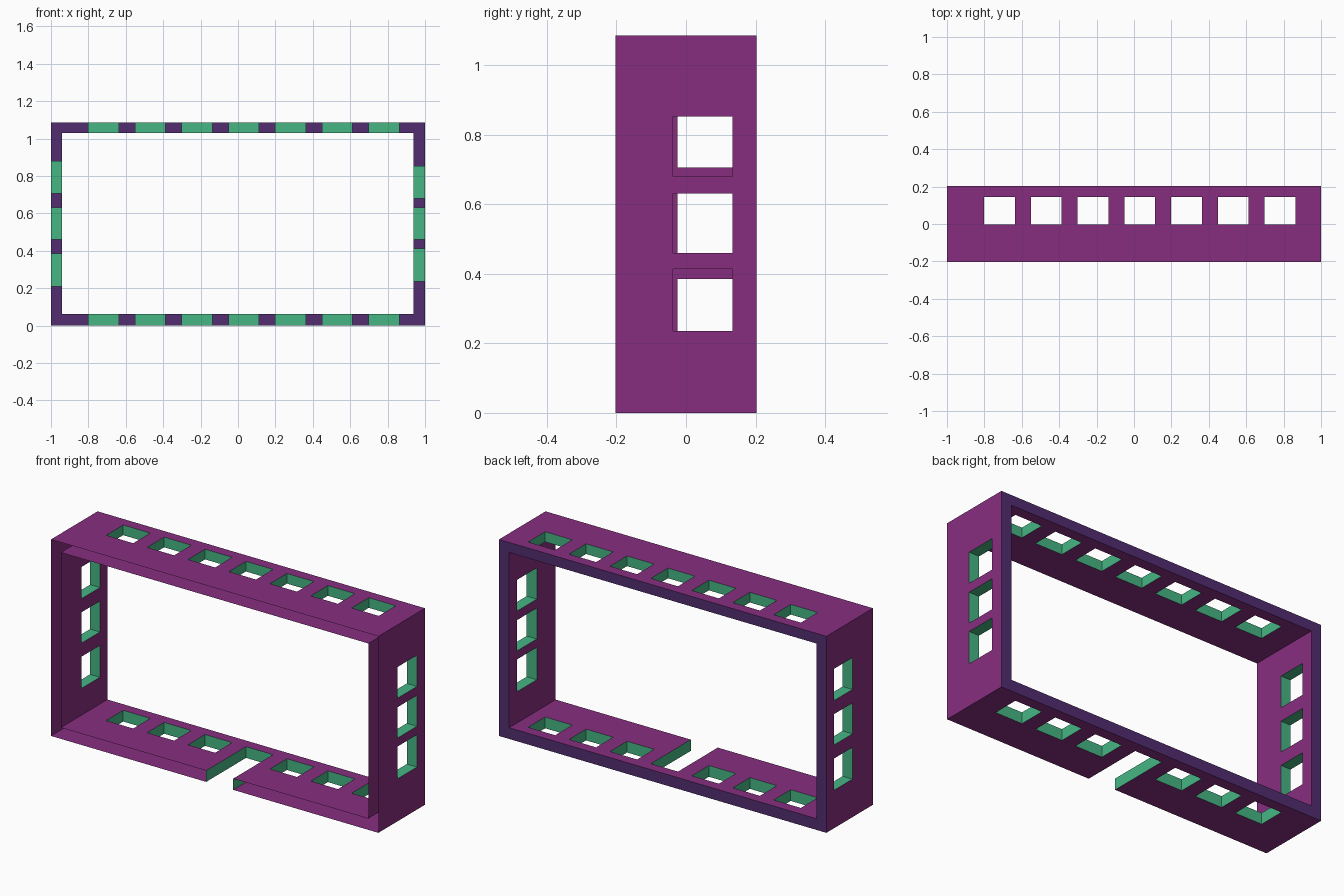
import bpy, bmesh
from mathutils import Vector

if "Cube" in bpy.data.objects:
    bpy.data.objects.remove(bpy.data.objects["Cube"])

D = 0.203                                  # half depth in y
OUT = dict(l=-1.0, r=1.0, b=0.0, t=1.085)  # outer outline
INN = dict(l=-0.94, r=0.938, b=0.062, t=1.029)


def material(name, rgb):
    m = bpy.data.materials.new(name)
    m.diffuse_color = (*rgb, 1)
    m.use_nodes = True
    m.node_tree.nodes["Principled BSDF"].inputs["Base Color"].default_value = m.diffuse_color
    return m


MATS = [material("purple", (0.242, 0.027, 0.216)),
        material("indigo", (0.084, 0.026, 0.162)),
        material("green", (0.063, 0.468, 0.231))]


def face(bm, pts, normal, mat):
    """Add a quad whose normal agrees with the given direction."""
    f = bm.faces.new([bm.verts.new(p) for p in pts])
    f.normal_update()
    if f.normal.dot(normal) < 0:
        f.normal_flip()
    f.material_index = mat


def wall(name, side, holes):
    """Hollow wall, open at the front: two sheets, a back rim and hole linings.
    holes: (u0, u1, y0, y1), u running along the wall."""
    flat = side in "tb"
    ends = "lr" if flat else "bt"

    def at(u, y, box):
        return Vector((u, y, box[side]) if flat else (box[side], y, u))

    bm = bmesh.new()
    outward = at(0, 0, OUT) - at(0, 0, INN)
    # outer and inner sheets, split into strips around the holes
    for box, normal in ((OUT, outward), (INN, -outward)):
        start = box[ends[0]]
        strips = []
        for u0, u1, y0, y1 in holes:
            strips += [(start, u0, -D, D), (u0, u1, -D, y0), (u0, u1, y1, D)]
            start = u1
        strips.append((start, box[ends[1]], -D, D))
        for u0, u1, y0, y1 in strips:
            if y1 - y0 > 1e-4:
                face(bm, [at(u0, y0, box), at(u1, y0, box),
                          at(u1, y1, box), at(u0, y1, box)], normal, 0)
    # mitred back rim
    a, b = ends
    face(bm, [at(OUT[a], D, OUT), at(OUT[b], D, OUT),
              at(INN[b], D, INN), at(INN[a], D, INN)], Vector((0, 1, 0)), 1)
    # hole linings, facing the middle of the hole
    for u0, u1, y0, y1 in holes:
        mid = at((u0 + u1) / 2, (y0 + y1) / 2, OUT)
        ring = [(u0, y0), (u0, y1), (u1, y1), (u1, y0)]
        for i, p in enumerate(ring):
            q = ring[(i + 1) % 4]
            if p[1] == q[1] == -D:          # slot is open at the front
                continue
            edge = (at(*p, OUT) + at(*q, OUT)) / 2
            face(bm, [at(*p, OUT), at(*q, OUT), at(*q, INN), at(*p, INN)],
                 mid - edge, 2)
    bmesh.ops.remove_doubles(bm, verts=bm.verts, dist=1e-5)
    me = bpy.data.meshes.new(name)
    bm.to_mesh(me)
    bm.free()
    for m in MATS:
        me.materials.append(m)
    bpy.context.collection.objects.link(bpy.data.objects.new(name, me))


# rows of square holes; the middle bottom one is a slot to the front
row = [(-0.802 + 0.25 * i, -0.637 + 0.25 * i, -0.004, 0.144) for i in range(7)]
slot = [(u0, u1, -D if i == 3 else y0, y1)
        for i, (u0, u1, y0, y1) in enumerate(row)]
wall("top_wall", "t", row)
wall("bottom_wall", "b", slot)
wall("left_wall", "l", [(z0, z1, -0.024, 0.138) for z0, z1 in
                        ((0.21, 0.385), (0.46, 0.63), (0.705, 0.88))])
wall("right_wall", "r", [(z0, z1, -0.038, 0.133) for z0, z1 in
                         ((0.235, 0.413), (0.46, 0.63), (0.68, 0.852))])
